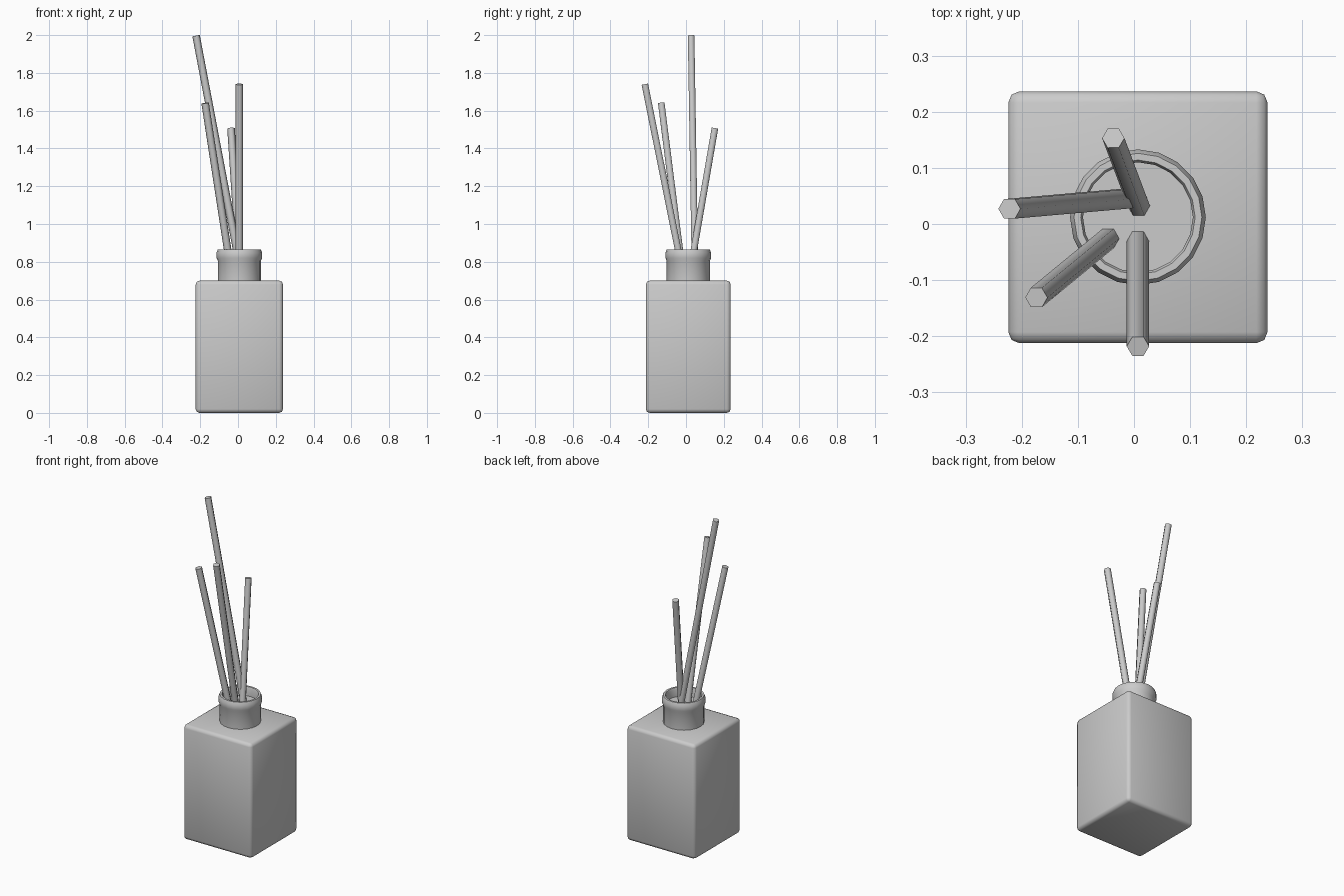
import bpy, bmesh, math
from mathutils import Vector, Matrix

if "Cube" in bpy.data.objects:
    bpy.data.objects.remove(bpy.data.objects["Cube"])

CX, CY = 0.007, 0.012


def finish(bm, name, angle=40):
    bmesh.ops.recalc_face_normals(bm, faces=bm.faces[:])
    me = bpy.data.meshes.new(name)
    bm.to_mesh(me)
    bm.free()
    ob = bpy.data.objects.new(name, me)
    bpy.context.collection.objects.link(ob)
    bpy.ops.object.select_all(action='DESELECT')
    ob.select_set(True)
    bpy.context.view_layer.objects.active = ob
    bpy.ops.object.shade_smooth_by_angle(angle=math.radians(angle))
    return ob


# Bottle body: softly bevelled square block
bm = bmesh.new()
bmesh.ops.create_cube(bm, size=1)
bmesh.ops.scale(bm, vec=(0.462, 0.449, 0.70), verts=bm.verts)
bmesh.ops.translate(bm, vec=(CX, CY, 0.35), verts=bm.verts)
bmesh.ops.bevel(bm, geom=bm.edges[:], offset=0.02, segments=2,
                profile=0.5, affect='EDGES')
finish(bm, "bottle_body", 60)

# Neck: lathed collar with a rounded lip and a shallow recess inside
profile = [(0.114, 0.69), (0.114, 0.805), (0.121, 0.82), (0.121, 0.848),
           (0.114, 0.865), (0.102, 0.865), (0.098, 0.855), (0.098, 0.81)]
N = 20
bm = bmesh.new()
rings = []
for r, z in profile:
    rings.append([bm.verts.new((CX + r * math.cos(2 * math.pi * i / N),
                                CY + r * math.sin(2 * math.pi * i / N), z))
                  for i in range(N)])
for a, b in zip(rings, rings[1:]):
    for i in range(N):
        j = (i + 1) % N
        bm.faces.new((a[i], a[j], b[j], b[i]))
bm.faces.new(rings[-1])
bm.faces.new(rings[0])
finish(bm, "bottle_neck")

# Reeds: hexagonal sticks from inside the neck to their tips
reeds = [((0.005, 0.047, 0.80), (-0.222, 0.027, 1.997)),
         ((0.007, -0.029, 0.80), (0.007, -0.218, 1.74)),
         ((-0.045, -0.025, 0.80), (-0.174, -0.131, 1.64)),
         ((0.009, 0.031, 0.80), (-0.037, 0.153, 1.507))]
for k, (base, tip) in enumerate(reeds):
    a, b = Vector(base), Vector(tip)
    d = b - a
    bm = bmesh.new()
    bmesh.ops.create_cone(bm, cap_ends=True, segments=6, radius1=0.02,
                          radius2=0.02, depth=d.length)
    rot = Vector((0, 0, 1)).rotation_difference(d).to_matrix().to_4x4()
    turn = Matrix.Rotation(math.radians(30), 4, 'Z')
    bm.transform(Matrix.Translation((a + b) / 2) @ rot @ turn)
    finish(bm, f"reed_{k + 1}", 65)
